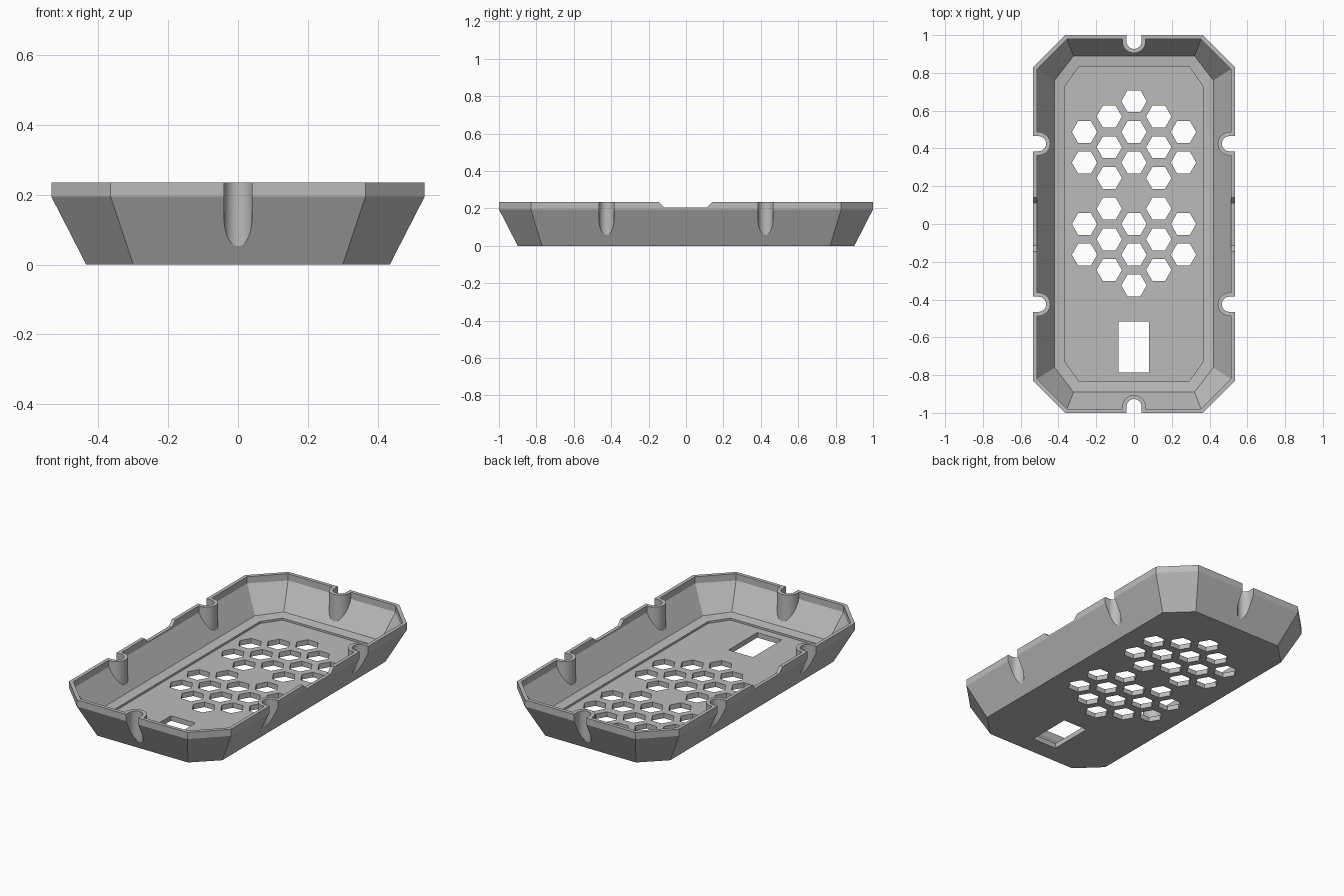
import bpy
import bmesh
import math

cube = bpy.data.objects.get("Cube")
if cube:
    bpy.data.objects.remove(cube, do_unlink=True)

grey = bpy.data.materials.new("plain grey")
grey.use_nodes = True
colour = (0.5, 0.5, 0.5, 1)
grey.diffuse_color = colour
grey.node_tree.nodes["Principled BSDF"].inputs["Base Color"].default_value = colour


def octagon(hx, hy, cx, cy):
    """Rectangle outline with cut corners, anticlockwise."""
    return [(hx, -cy), (hx, cy), (cx, hy), (-cx, hy),
            (-hx, cy), (-hx, -cy), (-cx, -hy), (cx, -hy)]


def loft(name, sections):
    """Solid through a stack of (outline, z) sections."""
    bm = bmesh.new()
    rings = [[bm.verts.new((x, y, z)) for x, y in pts] for pts, z in sections]
    for low, high in zip(rings, rings[1:]):
        n = len(low)
        for i in range(n):
            j = (i + 1) % n
            bm.faces.new((low[i], low[j], high[j], high[i]))
    bm.faces.new(rings[0][::-1])
    bm.faces.new(rings[-1])
    bmesh.ops.recalc_face_normals(bm, faces=bm.faces)
    mesh = bpy.data.meshes.new(name)
    bm.to_mesh(mesh)
    bm.free()
    mesh.materials.append(grey)
    obj = bpy.data.objects.new(name, mesh)
    bpy.context.collection.objects.link(obj)
    return obj


def prism(name, sides, radius, x, y, z0, z1):
    pts = [(x + radius * math.cos(math.tau * i / sides),
            y + radius * math.sin(math.tau * i / sides)) for i in range(sides)]
    return loft(name, [(pts, z0), (pts, z1)])


def box(name, x0, x1, y0, y1, z0, z1):
    pts = [(x0, y0), (x1, y0), (x1, y1), (x0, y1)]
    return loft(name, [(pts, z0), (pts, z1)])


def subtract(target, cutters):
    """Cut separate solids out of the target, then drop them."""
    bpy.context.view_layer.objects.active = target
    for cutter in cutters:
        cutter.hide_render = True
        mod = target.modifiers.new("cut", 'BOOLEAN')
        mod.operation = 'DIFFERENCE'
        mod.solver = 'EXACT'
        mod.object = cutter
        bpy.ops.object.modifier_apply(modifier=mod.name)
        bpy.data.objects.remove(cutter, do_unlink=True)


# Outer tray body
tray = loft("tray", [
    (octagon(0.435, 0.90, 0.30, 0.77), 0),
    (octagon(0.535, 1.0, 0.365, 0.83), 0.195),
    (octagon(0.535, 1.0, 0.365, 0.83), 0.235)])

# Hollow with a shallow stepped floor
rim = octagon(0.514, 0.979, 0.355, 0.82)
step = octagon(0.365, 0.835, 0.29, 0.73)
cavity = loft("cavity", [
    (step, 0.03), (step, 0.042),
    (octagon(0.42, 0.89, 0.32, 0.76), 0.05),
    (rim, 0.195), (rim, 0.3)])

# Screw bosses left standing in the hollow, with open slots through the wall
spots = [(0, s * 0.967) for s in (1, -1)]
spots += [(sx * 0.505, sy * 0.425) for sx in (1, -1) for sy in (1, -1)]
subtract(cavity, [prism("boss", 40, 0.062, x, y, -0.1, 0.4) for x, y in spots])
subtract(tray, [cavity])
subtract(tray, [prism("slot", 40, 0.04, x, y, 0.01, 0.4) for x, y in spots])
subtract(tray, [box("slot_mouth", x - 0.04, x + 0.04, min(y, y * 1.1),
                    max(y, y * 1.1), 0.01, 0.4) for x, y in spots[:2]])
subtract(tray, [box("slot_mouth", min(x, x * 1.2), max(x, x * 1.2),
                    y - 0.04, y + 0.04, 0.01, 0.4) for x, y in spots[2:]])

# Tapered dip in both long rims
low = [(-0.7, -0.115), (0.7, -0.115), (0.7, 0.11), (-0.7, 0.11)]
high = [(x, y * 1.5) for x, y in low]
subtract(tray, [loft("rim_dip", [(low, 0.204), (high, 0.26)])])

# Hexagonal vents in staggered columns
pitch = 0.1625
columns = {0: (1, 2, 3), 1: (0.5, 1.5, 2.5), 2: (1, 2)}
vents = []
for column, rows in columns.items():
    for side in ((1, -1) if column else (1,)):
        for row in rows:
            for up in (1, -1):
                vents.append(prism("vent", 6, 0.067, side * column * 0.131,
                                   pitch + up * row * pitch, -0.1, 0.1))
subtract(tray, vents)

# Rectangular opening near the front
subtract(tray, [box("opening", -0.082, 0.08, -0.787, -0.515, -0.1, 0.1)])

bpy.ops.object.select_all(action='DESELECT')
tray.select_set(True)
bpy.context.view_layer.objects.active = tray
bpy.ops.object.shade_smooth_by_angle(angle=math.radians(20))
